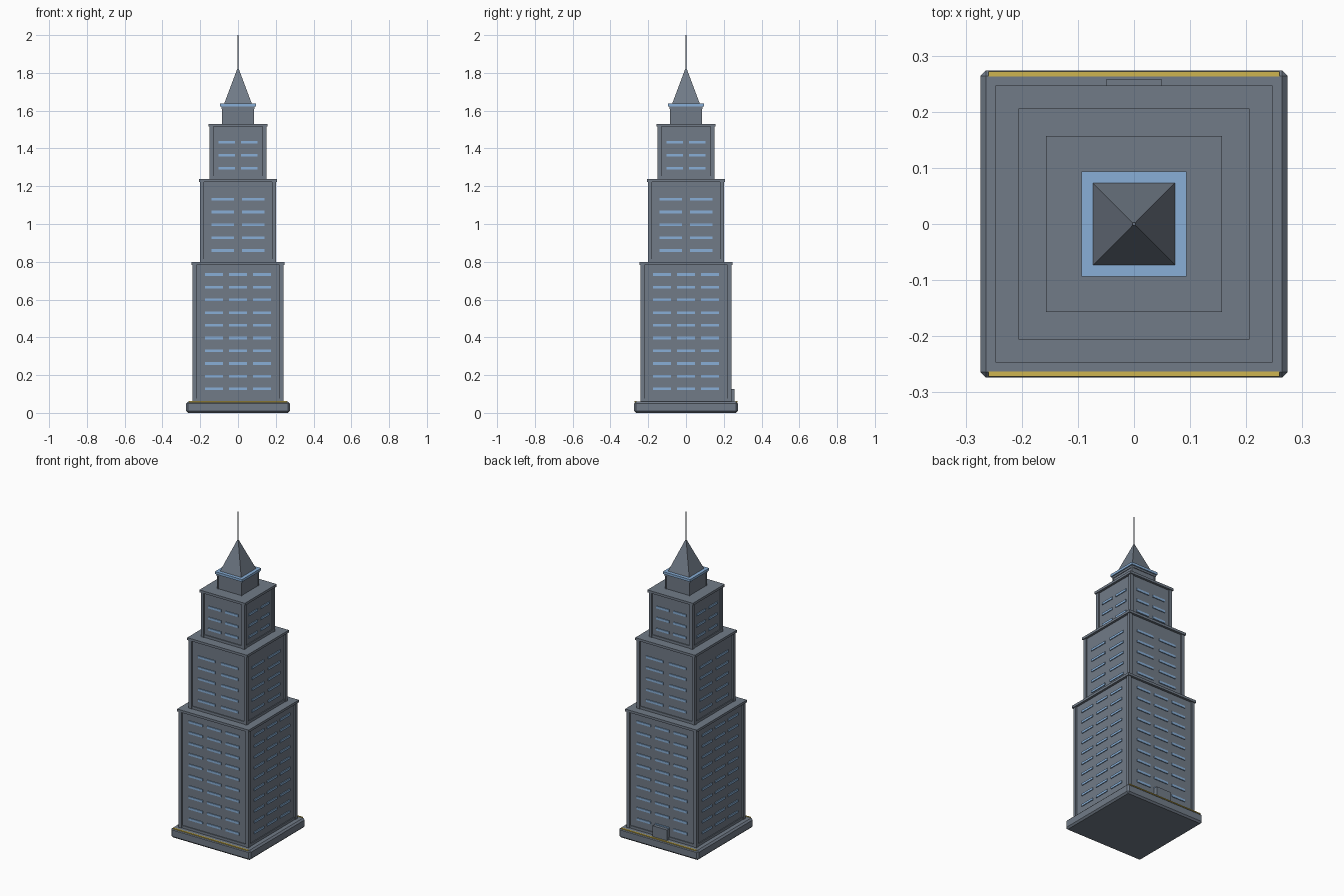
import bpy, bmesh, math
from mathutils import Matrix, Vector

if "Cube" in bpy.data.objects:
    bpy.data.objects.remove(bpy.data.objects["Cube"])


def material(name, rgb):
    m = bpy.data.materials.new(name)
    m.diffuse_color = (*rgb, 1)
    m.use_nodes = True
    m.node_tree.nodes["Principled BSDF"].inputs["Base Color"].default_value = m.diffuse_color
    return m


GREY = material("slate grey", (0.165, 0.198, 0.245))
BLUE = material("window blue", (0.25, 0.43, 0.68))
GOLD = material("gold trim", (0.62, 0.46, 0.08))


def add_box(bm, x0, x1, y0, y1, z0, z1, rot=None):
    mat = Matrix.Translation(((x0 + x1) / 2, (y0 + y1) / 2, (z0 + z1) / 2))
    mat = mat @ Matrix.Diagonal((x1 - x0, y1 - y0, z1 - z0, 1))
    bmesh.ops.create_cube(bm, size=1, matrix=(rot @ mat) if rot else mat)


def finish(bm, name, mat):
    me = bpy.data.meshes.new(name)
    bm.to_mesh(me)
    bm.free()
    me.materials.append(mat)
    ob = bpy.data.objects.new(name, me)
    bpy.context.collection.objects.link(ob)
    return ob


def box(name, mat, *dims):
    bm = bmesh.new()
    add_box(bm, *dims)
    return finish(bm, name, mat)


def slab(name, mat, half, z0, z1):
    return box(name, mat, -half, half, -half, half, z0, z1)


def four_sides():
    return [Matrix.Rotation(i * math.pi / 2, 4, 'Z') for i in range(4)]


def tier(name, half, z0, z1, columns, width, rows, row_z0, pitch):
    """One setback: wall, corner posts, bands and a window grid on four sides."""
    post, wall = half - 0.006, half - 0.014
    slab(name + "_wall", GREY, wall, z0, z1 - 0.005)
    slab(name + "_cornice", GREY, half, z1 - 0.015, z1)
    slab(name + "_foot_band", GREY, wall + 0.005, z0, z0 + 0.016)
    bm = bmesh.new()
    for r in four_sides():
        add_box(bm, post - 0.02, post, post - 0.02, post, z0, z1 - 0.015, r)
    finish(bm, name + "_corner_posts", GREY)
    bm = bmesh.new()
    for r in four_sides():
        for x in columns:
            for k in range(rows):
                z = row_z0 + k * pitch
                add_box(bm, x - width / 2, x + width / 2, -wall - 0.005, -wall + 0.002,
                        z - 0.007, z + 0.007, r)
    finish(bm, name + "_windows", BLUE)


# Chamfered base
base = slab("base", GREY, 0.274, 0, 0.06)
bev = base.modifiers.new("chamfer", 'BEVEL')
bev.width, bev.segments = 0.01, 1

# Gold strips along front and back of the base
for name, s in (("front_gold_strip", -1), ("back_gold_strip", 1)):
    y0, y1 = sorted((s * 0.263, s * 0.272))
    box(name, GOLD, -0.259, 0.259, y0, y1, 0.056, 0.062)

# Three setback tiers
tier("lower_tier", 0.247, 0.06, 0.798, (-0.127, 0, 0.127), 0.096, 10, 0.127, 0.0673)
tier("middle_tier", 0.206, 0.798, 1.238, (-0.08, 0.08), 0.118, 5, 0.86, 0.0678)
tier("upper_tier", 0.157, 1.238, 1.53, (-0.059, 0.059), 0.088, 3, 1.295, 0.069)

# Door block at the back
box("back_door", GREY, -0.049, 0.049, 0.22, 0.258, 0.055, 0.127)

# Crown block with blue ledge
slab("crown_block", GREY, 0.083, 1.53, 1.622)
slab("crown_band", GREY, 0.087, 1.61, 1.622)
bm = bmesh.new()
for r in four_sides():
    add_box(bm, 0.077, 0.086, 0.077, 0.086, 1.53, 1.61, r)
finish(bm, "crown_corner_posts", GREY)
slab("crown_ledge", BLUE, 0.094, 1.622, 1.637)

# Pyramid roof
bm = bmesh.new()
bmesh.ops.create_cone(bm, cap_ends=True, segments=4, radius1=0.073 * math.sqrt(2), radius2=0.003,
                      depth=0.189,
                      matrix=Matrix.Translation((0, 0, 1.637 + 0.0945)) @ Matrix.Rotation(math.pi / 4, 4, 'Z'))
# keep the pyramid square to the axes whichever way the cone starts
v = max(bm.verts, key=lambda p: p.co.xy.length)
if abs(abs(v.co.x) - abs(v.co.y)) > 0.01:
    bmesh.ops.rotate(bm, verts=bm.verts, cent=Vector(), matrix=Matrix.Rotation(math.pi / 4, 3, 'Z'))
finish(bm, "pyramid_roof", GREY)

# Antenna
bm = bmesh.new()
bmesh.ops.create_cone(bm, cap_ends=True, segments=8, radius1=0.004, radius2=0.003, depth=0.19,
                      matrix=Matrix.Translation((0, 0, 1.905)))
finish(bm, "antenna", GREY)
